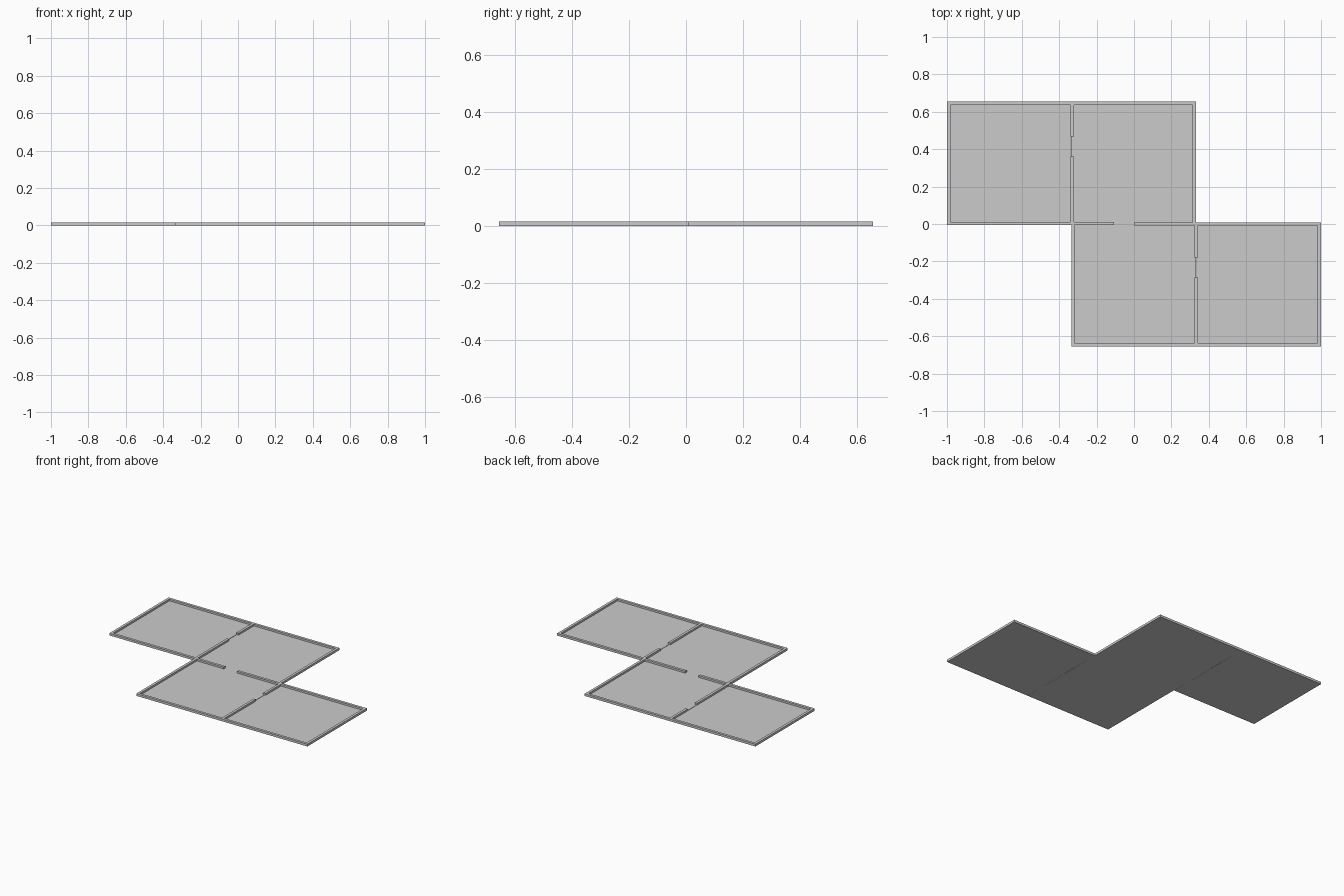
import bpy

if "Cube" in bpy.data.objects:
    bpy.data.objects.remove(bpy.data.objects["Cube"])

FLOOR_TOP = 0.003
WALL_TOP = 0.016
T = 0.018  # wall thickness


def box(name, x0, x1, y0, y1, z0, z1):
    bpy.ops.mesh.primitive_cube_add(size=1, location=((x0 + x1) / 2, (y0 + y1) / 2, (z0 + z1) / 2))
    ob = bpy.context.object
    ob.name = name
    ob.scale = (x1 - x0, y1 - y0, z1 - z0)
    bpy.ops.object.transform_apply(location=False, rotation=False, scale=True)
    return ob


# Room floors, with a narrow joint at the side doorways
for name, x0, x1, y0, y1 in (
    ("back_left_floor", -1.0, -0.339, -0.005, 0.655),
    ("back_middle_floor", -0.336, 0.332, 0.0, 0.655),
    ("front_middle_floor", -0.335, 0.331, -0.655, 0.0),
    ("front_right_floor", 0.334, 1.0, -0.655, 0.005),
):
    box(name, x0, x1, y0, y1, 0, FLOOR_TOP)


def wall_x(name, x0, x1, y):
    box(name, x0, x1, y - T / 2, y + T / 2, 0.0005, WALL_TOP)


def wall_y(name, x, y0, y1):
    box(name, x - T / 2, x + T / 2, y0, y1, 0.0005, WALL_TOP)


# Outer walls
wall_x("back_wall", -1.0, 0.332, 0.646)
wall_x("front_wall", -0.335, 1.0, -0.646)
wall_y("left_wall", -0.991, 0.0, 0.655)
wall_y("right_wall", 0.991, -0.655, 0.0)
wall_y("back_right_wall", 0.323, 0.0, 0.655)
wall_y("front_left_wall", -0.326, -0.655, 0.0)

# Middle wall with central doorway
wall_x("middle_wall_left", -1.0, -0.107, 0.003)
wall_x("middle_wall_right", 0.0, 1.0, 0.0)

# Partitions with side doorways
wall_y("back_partition_long", -0.331, 0.0, 0.36)
wall_y("back_partition_short", -0.331, 0.467, 0.655)
wall_y("front_partition_short", 0.332, -0.18, 0.0)
wall_y("front_partition_long", 0.332, -0.655, -0.287)
